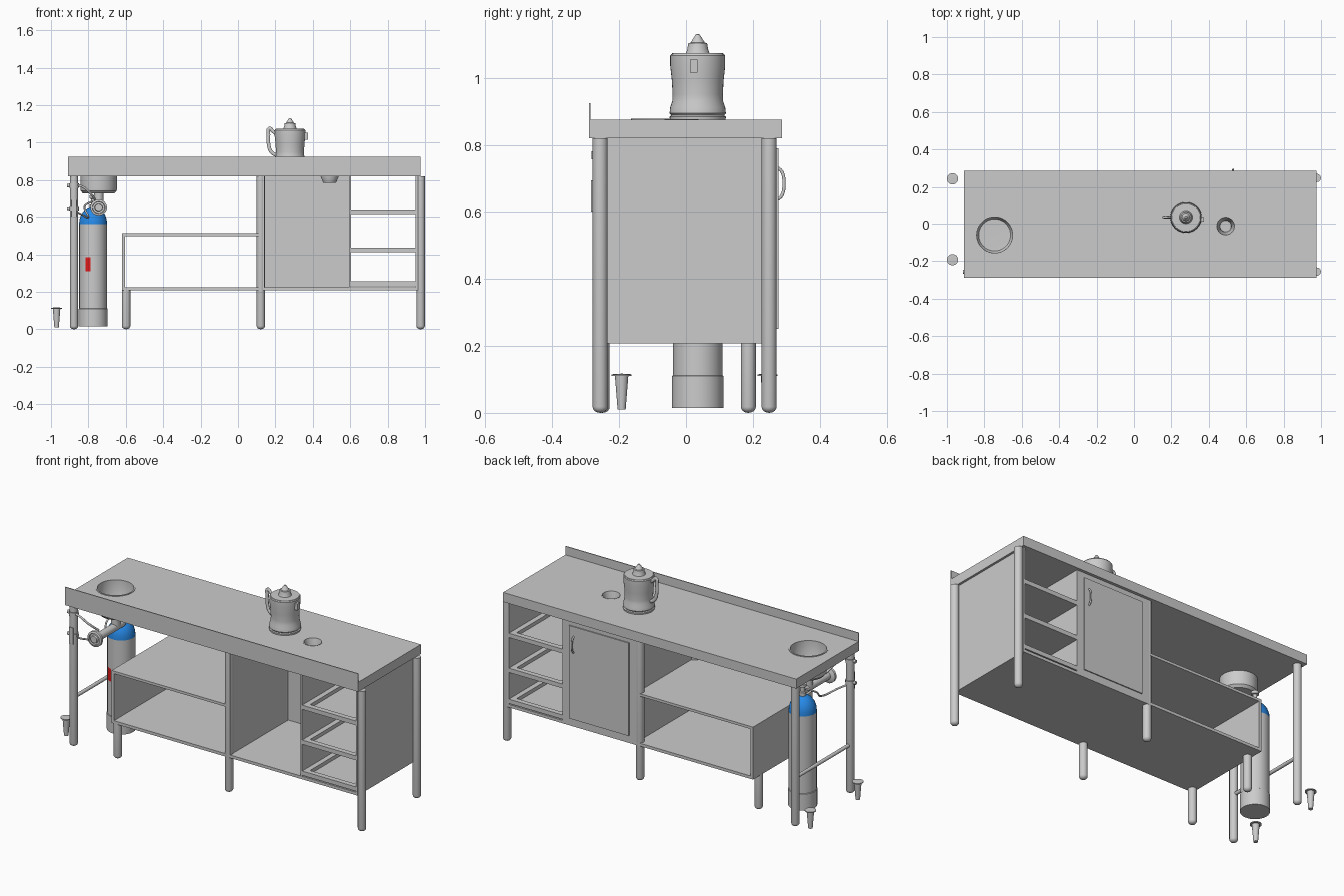
import bpy, bmesh, math
from mathutils import Vector, Matrix

if "Cube" in bpy.data.objects:
    bpy.data.objects.remove(bpy.data.objects["Cube"])


def finish(name, bm, mat=None, smooth=True):
    bmesh.ops.remove_doubles(bm, verts=bm.verts, dist=1e-5)
    bmesh.ops.recalc_face_normals(bm, faces=bm.faces)
    me = bpy.data.meshes.new(name)
    bm.to_mesh(me)
    bm.free()
    ob = bpy.data.objects.new(name, me)
    bpy.context.collection.objects.link(ob)
    if mat:
        me.materials.append(mat)
    if smooth:
        bpy.ops.object.select_all(action='DESELECT')
        ob.select_set(True)
        bpy.context.view_layer.objects.active = ob
        bpy.ops.object.shade_smooth_by_angle(angle=math.radians(35))
    return ob


def add_box(bm, x0, x1, y0, y1, z0, z1):
    m = Matrix.Translation(((x0+x1)/2, (y0+y1)/2, (z0+z1)/2)) @ Matrix.Diagonal((x1-x0, y1-y0, z1-z0, 1))
    bmesh.ops.create_cube(bm, size=1, matrix=m)


def boxes(name, *dims):
    bm = bmesh.new()
    for d in dims:
        add_box(bm, *d)
    return finish(name, bm, smooth=False)


def revolve(name, profile, loc=(0, 0, 0), axis=(0, 0, 1), mat=None, n=32):
    """Spin (radius, height) points about an axis through loc."""
    bm = bmesh.new()
    vs = [bm.verts.new((r, 0, z)) for r, z in profile]
    es = [bm.edges.new(p) for p in zip(vs, vs[1:])]
    bmesh.ops.spin(bm, geom=vs + es, cent=(0, 0, 0), axis=(0, 0, 1), angle=2*math.pi, steps=n)
    rot = Vector((0, 0, 1)).rotation_difference(Vector(axis)).to_matrix().to_4x4()
    bmesh.ops.transform(bm, matrix=Matrix.Translation(loc) @ rot, verts=bm.verts)
    return finish(name, bm, mat)


def rod(name, a, b, r, n=20):
    a, b = Vector(a), Vector(b)
    h = (b - a).length
    return revolve(name, [(0, 0), (r, 0), (r, h), (0, h)], a, (b - a).normalized(), n=n)


def tube(name, pts, r, flat=1.0):
    """Smooth tube through points, optionally flattened in y about the first point."""
    cu = bpy.data.curves.new(name, 'CURVE')
    cu.dimensions = '3D'
    cu.bevel_depth, cu.bevel_resolution, cu.use_fill_caps = r, 3, True
    sp = cu.splines.new('BEZIER')
    sp.bezier_points.add(len(pts) - 1)
    for bp, p in zip(sp.bezier_points, pts):
        bp.co = (p[0], p[1] / flat, p[2])
        bp.handle_left_type = bp.handle_right_type = 'AUTO'
    ob = bpy.data.objects.new(name, cu)
    ob.scale.y = flat
    bpy.context.collection.objects.link(ob)


def material(name, col):
    m = bpy.data.materials.new(name)
    m.diffuse_color = col
    m.use_nodes = True
    m.node_tree.nodes["Principled BSDF"].inputs["Base Color"].default_value = m.diffuse_color
    return m


blue = material("blue_paint", (0.02, 0.25, 0.8, 1))
red = material("red_paint", (0.75, 0.01, 0.01, 1))

SX, SY = -0.745, -0.06      # sink centre
HX, HY = 0.49, -0.013       # small well centre
BX, BY = -0.775, 0.035      # gas bottle centre

# Worktop with two round openings, and upstand
top = boxes("worktop", (-0.91, 0.975, -0.285, 0.287, 0.82, 0.875))
for x, y, r in ((SX, SY, 0.098), (HX, HY, 0.049)):
    cut = rod("opening_cutter", (x, y, 0.7), (x, y, 1), r, 40)
    cut.hide_render = True
    mod = top.modifiers.new("opening", 'BOOLEAN')
    mod.object, mod.operation, mod.solver = cut, 'DIFFERENCE', 'EXACT'
    bpy.ops.object.select_all(action='DESELECT')
    bpy.context.view_layer.objects.active = top
    bpy.ops.object.modifier_apply(modifier=mod.name)
    bpy.data.objects.remove(cut)
boxes("upstand", (-0.91, 0.975, -0.29, -0.285, 0.82, 0.925))

# Sink bowl and small well
revolve("sink_bowl", [(0.098, 0.875), (0.104, 0.875), (0.104, 0.878), (0.096, 0.878), (0.094, 0.755), (0.085, 0.742),
        (0, 0.74), (0, 0.728), (0.083, 0.728), (0.096, 0.742), (0.098, 0.76), (0.098, 0.875)], (SX, SY, 0), n=40)
revolve("small_well", [(0.049, 0.82), (0.051, 0.876), (0.047, 0.876), (0.032, 0.81), (0.03, 0.79), (0, 0.79),
        (0, 0.785), (0.034, 0.785), (0.049, 0.82)], (HX, HY, 0))

# Legs with rounded feet
def leg(name, x, y, h):
    r = 0.0225
    foot = [(r*math.sin(a), 0.018*(1-math.cos(a))) for a in (0, 0.4, 0.8, 1.2, math.pi/2)]
    revolve(name, foot + [(r, h), (0, h)], (x, y, 0), n=24)

for nm, x in (("left", -0.877), ("middle", 0.122), ("right", 0.9765)):
    leg(nm + "_front_leg", x, -0.256, 0.82)
    leg(nm + "_back_leg", x, 0.248, 0.82)
leg("short_front_leg", -0.598, -0.25, 0.212)
leg("short_back_leg", -0.598, 0.186, 0.212)
rod("left_leg_crossbar", (-0.877, -0.256, 0.28), (-0.877, 0.248, 0.28), 0.01)

# Cabinet carcass
F, B = -0.275, 0.27
boxes("bottom_panel", (-0.62, 0.96, F, B, 0.207, 0.224))
boxes("low_shelf", (-0.62, 0.13, F, B, 0.497, 0.512))
boxes("low_shelf_end", (-0.62, -0.605, F, B, 0.224, 0.497))
boxes("middle_panel", (0.128, 0.142, F, B, 0.224, 0.82))
boxes("divider_panel", (0.593, 0.605, F, B, 0.224, 0.82))
boxes("right_end_panel", (0.95, 0.962, F, B, 0.207, 0.82))
boxes("cupboard_back_wall", (0.142, 0.593, B-0.012, B, 0.224, 0.82))

# Cupboard door with bow handle
boxes("cupboard_door", (0.175, 0.56, B, B+0.006, 0.25, 0.79))
tube("door_handle", [(0.53, B, 0.735), (0.53, B+0.016, 0.72), (0.53, B+0.022, 0.685),
                     (0.53, B+0.016, 0.65), (0.53, B, 0.635)], 0.005)

# Open trays: rim on a thin base
for i, z in enumerate((0.23, 0.41, 0.613)):
    boxes(f"tray_{i+1}", (0.605, 0.95, F, F+0.03, z, z+0.025), (0.605, 0.95, B-0.03, B, z, z+0.025),
          (0.605, 0.635, F+0.03, B-0.03, z, z+0.025), (0.92, 0.95, F+0.03, B-0.03, z, z+0.025),
          (0.635, 0.92, F+0.03, B-0.03, z, z+0.004))

# Pitcher with lid, handle and latch
PX, PY = 0.278, 0.035
revolve("pitcher_body", [(0, 0.875), (0.083, 0.875), (0.084, 0.884), (0.079, 0.888), (0.084, 0.894), (0.082, 0.912),
        (0.076, 0.93), (0.075, 0.95), (0.077, 0.99), (0.082, 1.035), (0.082, 1.066), (0.079, 1.07), (0, 1.07)],
        (PX, PY, 0), n=40)
revolve("pitcher_lid", [(0.078, 1.068), (0.076, 1.073), (0.035, 1.074), (0.031, 1.085), (0.028, 1.103), (0.021, 1.105),
        (0.006, 1.129), (0, 1.131)], (PX, PY, 0))
tube("pitcher_handle", [(0.205, PY, 1.045), (0.185, PY, 1.062), (0.168, PY, 1.075), (0.163, PY, 1.04),
                        (0.164, PY, 0.99), (0.178, PY, 0.95), (0.205, PY, 0.932)], 0.01, 0.7)
boxes("pitcher_latch", (0.355, 0.374, 0.012, 0.034, 1.016, 1.054))

# Gas bottle
revolve("bottle_body", [(0, 0.015), (0.077, 0.015), (0.077, 0.11), (0.074, 0.112), (0.074, 0.562), (0, 0.562)], (BX, BY, 0))
revolve("bottle_shoulder", [(0.0745, 0.56), (0.073, 0.585), (0.064, 0.612), (0.048, 0.634), (0.026, 0.65), (0, 0.653)],
        (BX, BY, 0), mat=blue)
revolve("bottle_valve", [(0, 0.648), (0.018, 0.648), (0.018, 0.67), (0.011, 0.672), (0.011, 0.7), (0.02, 0.702),
        (0.02, 0.718), (0, 0.718)], (BX, BY, 0), n=20)

# Red patch curved round the bottle
bm = bmesh.new()
cols = []
for i in range(5):
    a = -0.56 + 0.09*i
    x, y = BX + 0.0752*math.sin(a), BY - 0.0752*math.cos(a)
    cols.append([bm.verts.new((x, y, z)) for z in (0.31, 0.385)])
for p, q in zip(cols, cols[1:]):
    bm.faces.new((p[0], q[0], q[1], p[1]))
finish("bottle_patch", bm, red)

# Sink drain, waste pipe and its flanged end
rod("sink_drain", (SX, SY, 0.652), (SX, SY, 0.732), 0.025)
rod("waste_pipe", (SX, 0.0, 0.652), (SX, -0.235, 0.652), 0.022)
revolve("waste_flange", [(0, 0), (0.03, 0), (0.045, 0.008), (0.045, 0.022), (0.034, 0.026), (0.032, 0.018),
        (0.022, 0.018), (0.02, 0.03), (0, 0.03)], (SX, -0.232, 0.652), (0, -1, 0))

# Hoses and their leg fittings
tube("upper_hose", [(-0.9, -0.262, 0.77), (-0.84, -0.265, 0.768), (-0.79, -0.25, 0.73), (SX-0.01, -0.2, 0.68)], 0.006)
tube("lower_hose", [(-0.9, -0.262, 0.645), (-0.84, -0.22, 0.615), (-0.8, -0.1, 0.6), (-0.82, -0.02, 0.66), (BX, BY, 0.69)], 0.005)
for nm, z in (("upper", 0.77), ("lower", 0.645)):
    rod(nm + "_leg_fitting", (-0.914, -0.256, z), (-0.85, -0.256, z), 0.01)
    rod(nm + "_leg_clamp", (-0.877, -0.256, z-0.012), (-0.877, -0.256, z+0.012), 0.026)
boxes("leg_gauge_plate", (-0.89, -0.864, -0.283, -0.277, 0.6, 0.695))

# Loose tapered foot inserts on the floor
for nm, y in (("front", -0.192), ("back", 0.243)):
    revolve(nm + "_loose_insert", [(0, 0), (0.012, 0), (0.02, 0.1), (0.03, 0.1), (0.03, 0.105), (0, 0.107)],
            (-0.97, y, 0.01), n=24)
